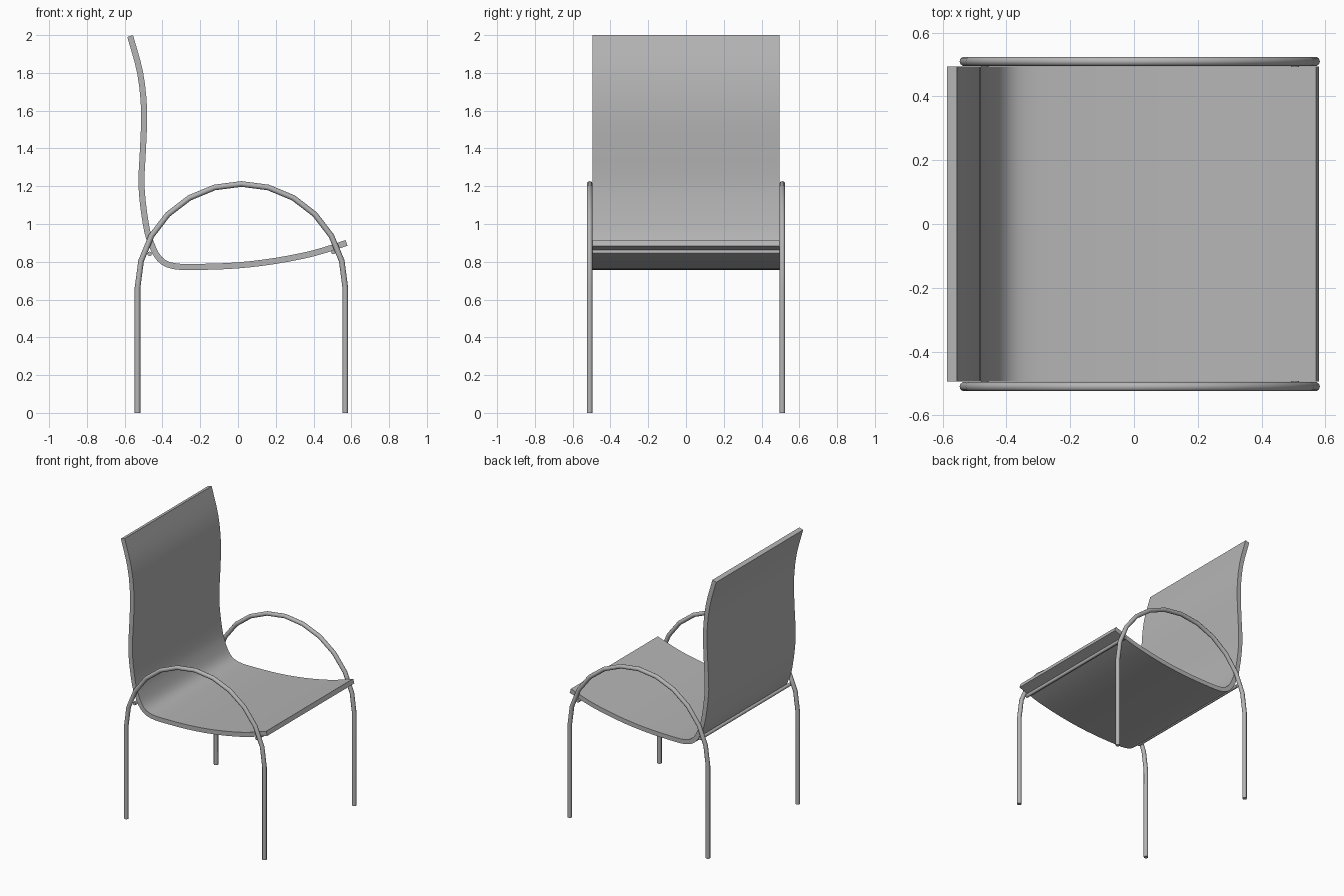
import bpy, bmesh, math
from mathutils import Vector

cube = bpy.data.objects.get("Cube")
if cube:
    bpy.data.objects.remove(cube, do_unlink=True)

grey = bpy.data.materials.new("plain grey")
grey.use_nodes = True
COLOR = (0.46, 0.46, 0.46, 1)
grey.diffuse_color = COLOR
grey.node_tree.nodes["Principled BSDF"].inputs["Base Color"].default_value = COLOR


def finish(name, bm, angle=40):
    bmesh.ops.recalc_face_normals(bm, faces=bm.faces[:])
    mesh = bpy.data.meshes.new(name)
    bm.to_mesh(mesh)
    bm.free()
    mesh.materials.append(grey)
    obj = bpy.data.objects.new(name, mesh)
    bpy.context.collection.objects.link(obj)
    bpy.ops.object.select_all(action='DESELECT')
    obj.select_set(True)
    bpy.context.view_layer.objects.active = obj
    bpy.ops.object.shade_smooth_by_angle(angle=math.radians(angle))
    return obj


def tube(name, path, side_axis, radius, sides=10):
    """Sweep a round section along a planar path; side_axis is the plane normal."""
    bm = bmesh.new()
    rings = []
    for i, p in enumerate(path):
        t = (path[min(i + 1, len(path) - 1)] - path[max(i - 1, 0)]).normalized()
        n = t.cross(side_axis)
        rings.append([bm.verts.new(p + radius * (math.cos(a) * n + math.sin(a) * side_axis))
                      for a in (math.tau * k / sides for k in range(sides))])
    for r, s in zip(rings, rings[1:]):
        for k in range(sides):
            j = (k + 1) % sides
            bm.faces.new((r[k], r[j], s[j], s[k]))
    bm.faces.new(rings[0])
    bm.faces.new(rings[-1])
    return finish(name, bm, 50)


def smooth_path(points, steps):
    """Catmull-Rom curve through the points."""
    pts = [2 * points[0] - points[1]] + points + [2 * points[-1] - points[-2]]
    out = []
    for a, b, c, d in zip(pts, pts[1:], pts[2:], pts[3:]):
        for k in range(steps):
            t = k / steps
            out.append(0.5 * (2 * b + (c - a) * t + (2 * a - 5 * b + 4 * c - d) * t * t
                              + (3 * b - a - 3 * c + d) * t ** 3))
    return out + [points[-1]]


# Bent one-piece seat and backrest
HALF_WIDTH, THICK = 0.494, 0.032
profile = [(-0.571, 1.995), (-0.518, 1.8), (-0.497, 1.6), (-0.503, 1.4), (-0.511, 1.2),
           (-0.488, 1.0), (-0.461, 0.9), (-0.415, 0.815), (-0.34, 0.777), (-0.2, 0.773),
           (0, 0.781), (0.2, 0.805), (0.4, 0.845), (0.575, 0.9)]
center = smooth_path([Vector((x, 0, z)) for x, z in profile], 3)
bm = bmesh.new()
sections = []
for i, p in enumerate(center):
    t = (center[min(i + 1, len(center) - 1)] - center[max(i - 1, 0)]).normalized()
    n = Vector((-t.z, 0, t.x)) * THICK / 2
    sections.append([bm.verts.new(p + s * n + Vector((0, y * HALF_WIDTH, 0)))
                     for s, y in ((1, -1), (1, 1), (-1, 1), (-1, -1))])
for r, s in zip(sections, sections[1:]):
    for k in range(4):
        j = (k + 1) % 4
        bm.faces.new((r[k], r[j], s[j], s[k]))
bm.faces.new(sections[0])
bm.faces.new(sections[-1])
finish("seat_and_backrest", bm)

# Side frames: two legs joined by a half-round armrest
MID_X, ARCH_R, SPRING_Z, FRAME_Y = 0.018, 0.55, 0.662, 0.51
for side, name in ((1, "left_side_frame"), (-1, "right_side_frame")):
    y = side * FRAME_Y
    arch = [Vector((MID_X - ARCH_R * math.cos(a), y, SPRING_Z + ARCH_R * math.sin(a)))
            for a in (math.pi * k / 12 for k in range(13))]
    path = [Vector((MID_X - ARCH_R, y, 0))] + arch + [Vector((MID_X + ARCH_R, y, 0))]
    tube(name, path, Vector((0, 1, 0)), 0.015)

# Cross bars under the shell
for name, x, z in (("rear_cross_bar", -0.468, 0.842), ("front_cross_bar", 0.505, 0.852)):
    ends = [Vector((x, s * FRAME_Y, z)) for s in (-1, 1)]
    tube(name, ends, Vector((1, 0, 0)), 0.012, 8)
